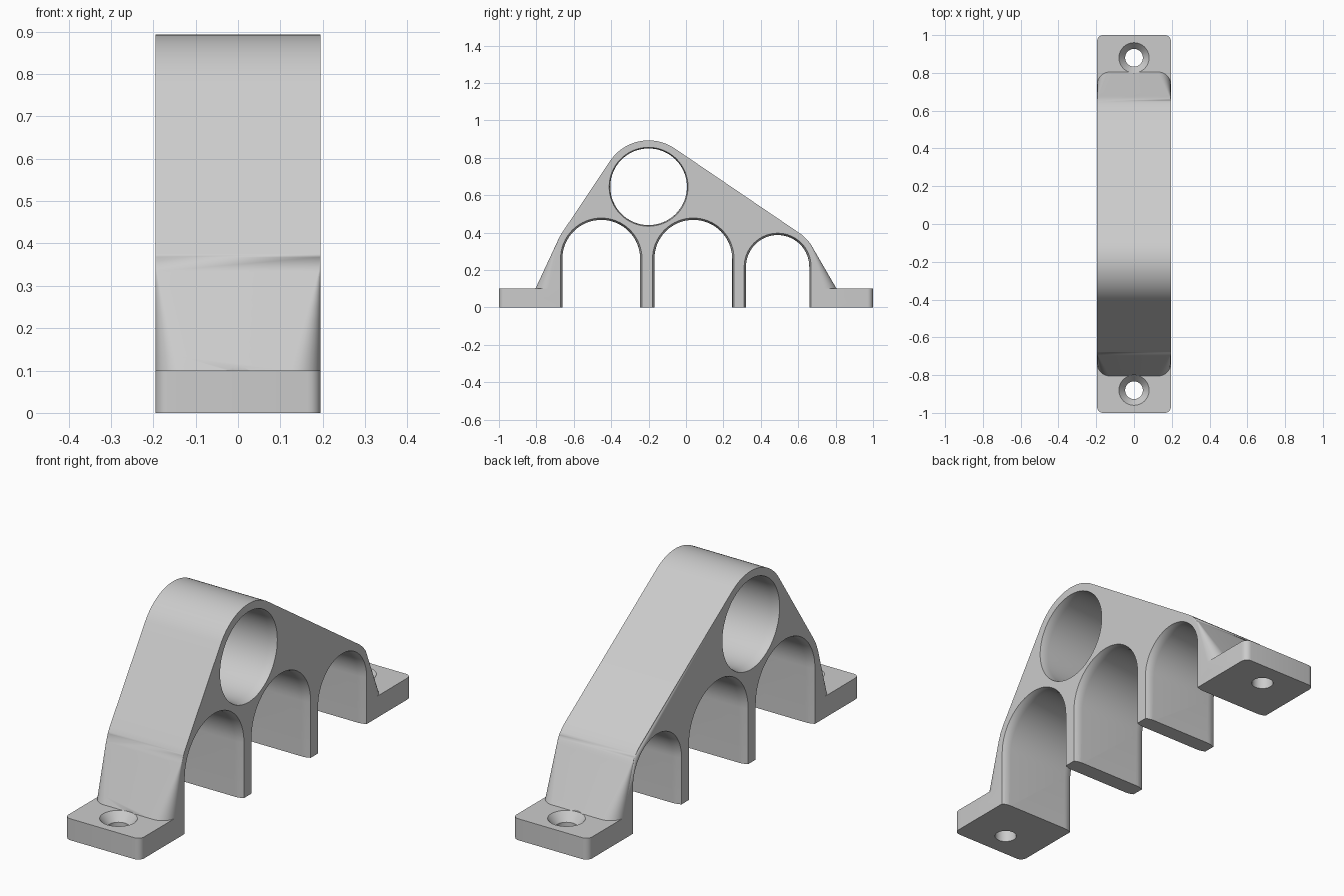
import bpy, bmesh, math

cube = bpy.data.objects.get("Cube")
if cube:
    bpy.data.objects.remove(cube, do_unlink=True)

HALF = 0.195      # half width of the bracket
FOOT = 0.805      # where the flanks meet the base plates
PLATE = 0.1       # base plate height
BORE = (-0.2, 0.645, 0.205)
ARCHES = [(-0.453, 0.26, 0.208), (0.039, 0.26, 0.208), (0.49, 0.218, 0.169)]

grey = bpy.data.materials.new("light grey")
grey.use_nodes = True
grey.diffuse_color = (0.6, 0.6, 0.6, 1)
grey.node_tree.nodes["Principled BSDF"].inputs["Base Color"].default_value = (0.6, 0.6, 0.6, 1)


def loft(name, rings):
    """Closed solid skinned through equal-length rings of points."""
    bm = bmesh.new()
    rows = [[bm.verts.new(p) for p in ring] for ring in rings]
    n = len(rows[0])
    for a, b in zip(rows, rows[1:]):
        for i in range(n):
            j = (i + 1) % n
            bm.faces.new((a[i], a[j], b[j], b[i]))
    bm.faces.new(rows[0][::-1])
    bm.faces.new(rows[-1])
    bmesh.ops.remove_doubles(bm, verts=bm.verts, dist=1e-5)
    bmesh.ops.recalc_face_normals(bm, faces=bm.faces)
    mesh = bpy.data.meshes.new(name)
    bm.to_mesh(mesh)
    bm.free()
    mesh.materials.append(grey)
    obj = bpy.data.objects.new(name, mesh)
    bpy.context.collection.objects.link(obj)
    return obj


def arc(cx, cy, r, start, end, steps):
    angles = [math.radians(start + (end - start) * i / steps) for i in range(steps + 1)]
    return [(cx + r * math.cos(a), cy + r * math.sin(a)) for a in angles]


def combine(target, tool, operation):
    mod = target.modifiers.new(operation.lower(), 'BOOLEAN')
    mod.object, mod.operation, mod.solver = tool, operation, 'EXACT'
    tool.hide_render = True
    bpy.context.view_layer.objects.active = target
    bpy.ops.object.modifier_apply(modifier=mod.name)
    bpy.data.objects.remove(tool, do_unlink=True)


# Side profile (y, z): flanks and straight slopes joined by three arcs
def flank(foot, top, steps=8):
    return [(foot[0] + (top[0] - foot[0]) * i / steps,
             foot[1] + (top[1] - foot[1]) * i / steps) for i in range(steps)]


front_arc = arc(-0.455, 0.26, 0.25, 154.5, 146.7, 4)
crown_arc = arc(BORE[0], BORE[1], 0.248, 146.7, 56.1, 24)
rear_arc = arc(0.488, 0.218, 0.215, 56.1, 28, 8)
profile = ([(-0.7, 0), (-FOOT, 0.05)] + flank((-FOOT, PLATE), front_arc[0])
           + front_arc + crown_arc + rear_arc
           + flank((FOOT, PLATE), rear_arc[-1])[::-1] + [(FOOT, 0.05), (0.7, 0)])


# Body, with corner rounding that fades out up the flanks
def column(side, t):
    ring = []
    for y, z in profile:
        r = 0.068 * min(1, max(0, (0.35 - z) / 0.25))
        x = side * (HALF - r + r * math.sin(t))
        ring.append((x, y - math.copysign(r * (1 - math.cos(t)), y), z))
    return ring


turns = [math.pi / 2 * i / 8 for i in range(9)]
body = loft("bracket_body", [column(-1, t) for t in turns[::-1]] + [column(1, t) for t in turns])

# Base plates with rounded outer corners
for side in (-1, 1):
    r = 0.03
    outline = (arc(HALF - r, 1 - r, r, 0, 90, 6) + arc(r - HALF, 1 - r, r, 90, 180, 6)
               + [(-HALF, 0.6), (HALF, 0.6)])
    plate = loft("base_plate", [[(x, side * y, z) for x, y in outline] for z in (0, PLATE)])
    combine(body, plate, 'UNION')


# Openings run through the width and flare softly at both faces
def opening(name, section, flare):
    depth = 0.04
    stations = [(HALF + 0.02, flare)]
    stations += [(HALF - depth * i / 4, flare * (1 - i / 4) ** 2) for i in range(5)]
    stations = [(-x, e) for x, e in stations] + [(x, e) for x, e in stations[::-1]]
    return loft(name, [[(x, y, z) for y, z in section(e)] for x, e in stations])


for y, z, r in ARCHES:
    cutter = opening("arch_cutter", lambda e: [(y + r + e, -0.1)]
                     + arc(y, z, r + e, 0, 180, 32) + [(y - r - e, -0.1)], 0.01)
    combine(body, cutter, 'DIFFERENCE')

y, z, r = BORE
combine(body, opening("bore_cutter", lambda e: arc(y, z, r + e, 0, 354.375, 63), 0.006), 'DIFFERENCE')

# Countersunk screw holes
for side in (-1, 1):
    steps = [(-0.05, 0.047), (0.06, 0.047), (PLATE, 0.08), (0.25, 0.08)]
    screw = loft("screw_cutter", [[(x, y, z) for x, y in arc(0, side * 0.88, r, 0, 351, 39)]
                                  for z, r in steps])
    combine(body, screw, 'DIFFERENCE')

# Smooth curved surfaces, crisp edges
bpy.ops.object.select_all(action='DESELECT')
body.select_set(True)
bpy.context.view_layer.objects.active = body
bpy.ops.object.shade_smooth_by_angle(angle=math.radians(30))
